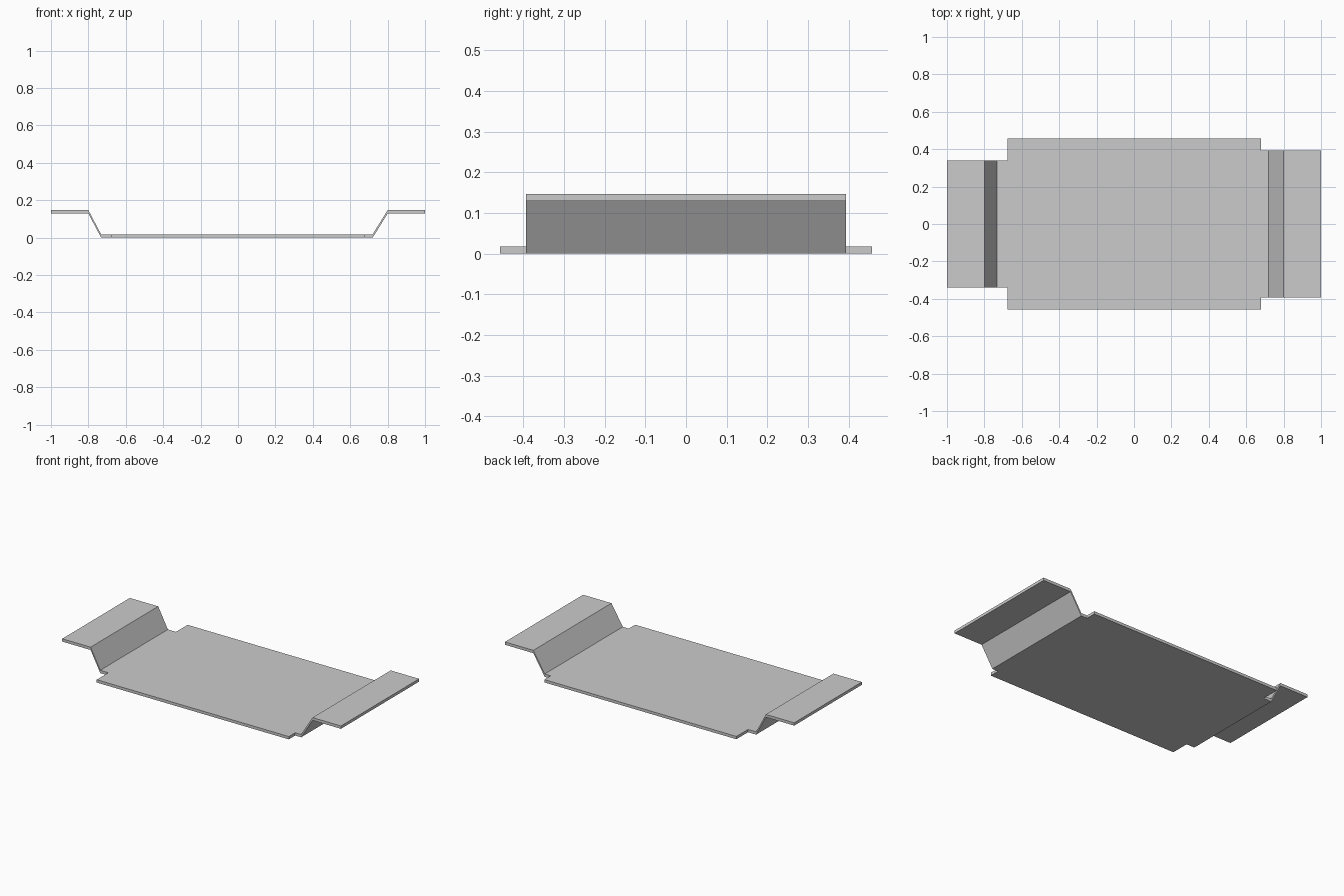
import bpy
import bmesh

cube = bpy.data.objects.get("Cube")
if cube:
    bpy.data.objects.remove(cube, do_unlink=True)

grey = bpy.data.materials.new("plain grey")
grey.use_nodes = True
colour = (0.6, 0.6, 0.6, 1)
grey.diffuse_color = colour
grey.node_tree.nodes["Principled BSDF"].inputs["Base Color"].default_value = colour


def extrude_profile(name, profile, half_width):
    """Extrude a closed x-z profile along y, centred on y = 0."""
    bm = bmesh.new()
    face = bm.faces.new([bm.verts.new((x, -half_width, z)) for x, z in profile])
    result = bmesh.ops.extrude_face_region(bm, geom=[face])
    for v in result["geom"]:
        if isinstance(v, bmesh.types.BMVert):
            v.co.y = half_width
    bmesh.ops.recalc_face_normals(bm, faces=bm.faces)
    mesh = bpy.data.meshes.new(name)
    bm.to_mesh(mesh)
    bm.free()
    mesh.materials.append(grey)
    obj = bpy.data.objects.new(name, mesh)
    bpy.context.collection.objects.link(obj)
    return obj


thick = 0.018
left_end, right_end = 0.678, -0.675

# Wide flat base
extrude_profile("base_plate", [(right_end, 0), (left_end, 0),
                               (left_end, thick), (right_end, thick)], 0.457)


def end_flange(name, side, start, foot, half_width):
    """Bent strip: short foot, sloped riser and raised flat lip."""
    path = [(start, 0), (foot, 0), (0.8, 0.129), (1, 0.129)]
    lower = [(side * x, z) for x, z in path]
    upper = [(x, z + thick) for x, z in reversed(lower)]
    extrude_profile(name, lower + upper, half_width)


# Raised end flanges, wider on the left
end_flange("left_flange", 1, left_end, 0.72, 0.393)
end_flange("right_flange", -1, -right_end, 0.732, 0.34)
